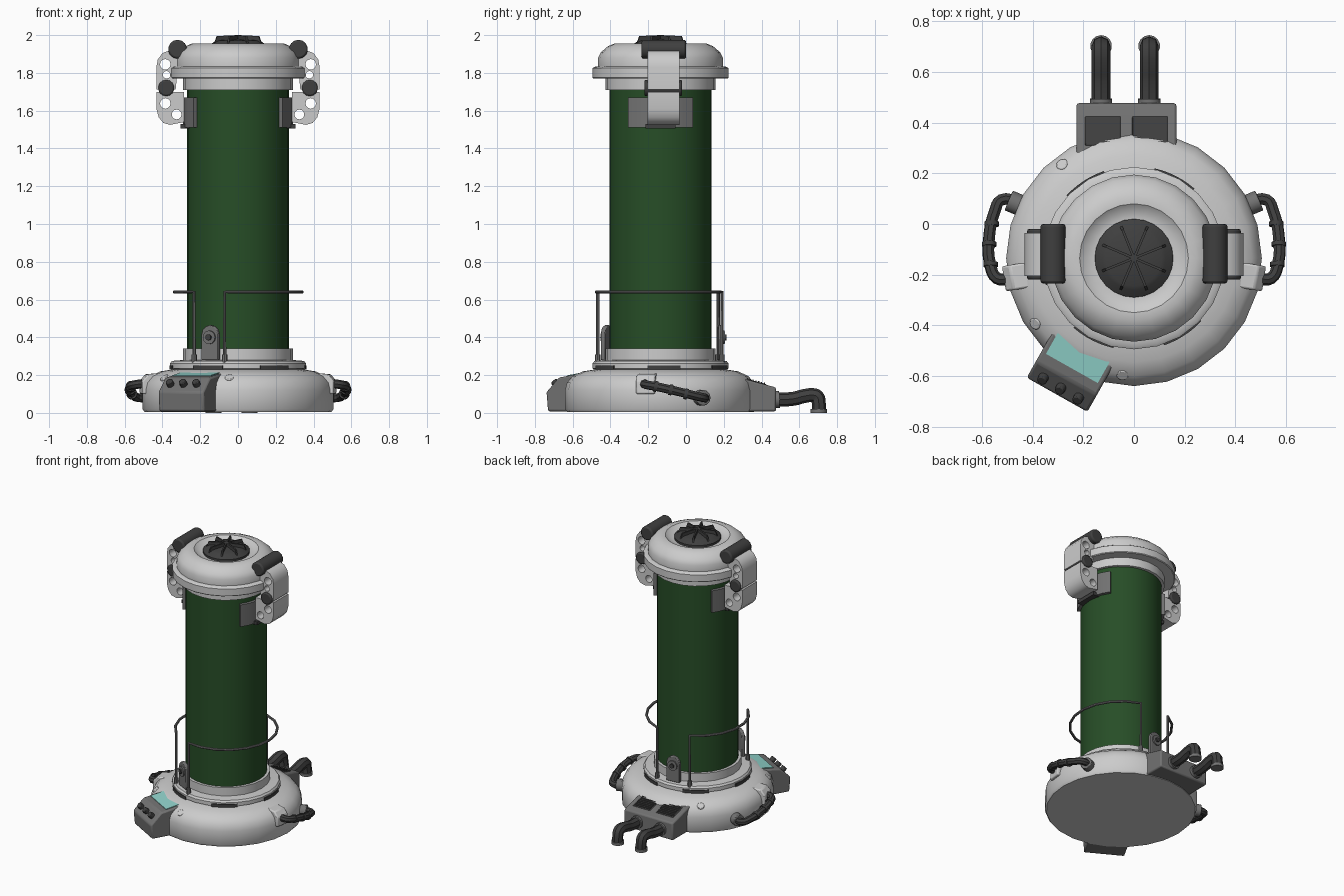
import bpy, bmesh, math
from math import sin, cos, radians
from mathutils import Matrix, Vector

if "Cube" in bpy.data.objects:
    bpy.data.objects.remove(bpy.data.objects["Cube"])

CY = -0.135  # y of the tank axis


def material(name, rgb):
    m = bpy.data.materials.new(name)
    m.diffuse_color = (*rgb, 1)
    m.use_nodes = True
    m.node_tree.nodes["Principled BSDF"].inputs["Base Color"].default_value = m.diffuse_color
    return m


LIGHT = material("light_grey", (0.55, 0.55, 0.55))
MID = material("mid_grey", (0.17, 0.17, 0.17))
DARK = material("dark_grey", (0.05, 0.05, 0.05))
GREEN = material("green_glass", (0.02, 0.075, 0.02))
CYAN = material("cyan_screen", (0.28, 0.65, 0.6))


def finish(ob, mat, bevel=0):
    ob.data.materials.append(mat)
    bpy.ops.object.select_all(action='DESELECT')
    ob.select_set(True)
    bpy.context.view_layer.objects.active = ob
    if ob.type == 'CURVE':
        bpy.ops.object.convert(target='MESH')
        ob = bpy.context.object
    if bevel:
        b = ob.modifiers.new("bevel", 'BEVEL')
        b.width, b.segments, b.limit_method = bevel, 2, 'ANGLE'
    bpy.ops.object.shade_smooth_by_angle(angle=radians(35))
    return ob


def from_bm(name, bm, mat, matrix=Matrix(), bevel=0):
    bmesh.ops.remove_doubles(bm, verts=bm.verts, dist=1e-5)
    bmesh.ops.recalc_face_normals(bm, faces=bm.faces)
    me = bpy.data.meshes.new(name)
    bm.to_mesh(me)
    bm.free()
    ob = bpy.data.objects.new(name, me)
    bpy.context.collection.objects.link(ob)
    ob.matrix_world = matrix
    return finish(ob, mat, bevel)


def radial(angle, off=0):
    """Frame on the tank axis whose x points outward at the given angle."""
    return Matrix.Translation((0, CY, 0)) @ Matrix.Rotation(radians(angle), 4, 'Z') @ Matrix.Translation((0, off, 0))


def lathe(name, profile, segs, mat):
    bm = bmesh.new()
    vs = [bm.verts.new((r, 0, z)) for r, z in profile]
    es = [bm.edges.new(p) for p in zip(vs, vs[1:])]
    bmesh.ops.spin(bm, geom=vs + es, axis=(0, 0, 1), cent=(0, 0, 0), angle=2 * math.pi, steps=segs)
    return from_bm(name, bm, mat, radial(90))


def prism(name, profile, width, matrix, mat, bevel=0):
    """Extrude an (x, z) outline along y."""
    bm = bmesh.new()
    f = bm.faces.new([bm.verts.new((x, -width / 2, z)) for x, z in profile])
    ext = bmesh.ops.extrude_face_region(bm, geom=[f])
    bmesh.ops.translate(bm, vec=(0, width, 0), verts=[v for v in ext['geom'] if isinstance(v, bmesh.types.BMVert)])
    return from_bm(name, bm, mat, matrix, bevel)


def sector(name, r0, r1, z0, z1, mid, half, mat, n=6):
    bm = bmesh.new()
    vs = [bm.verts.new((r * cos(radians(-half)), r * sin(radians(-half)), z))
          for r, z in ((r0, z0), (r1, z0), (r1, z1), (r0, z1))]
    f = bm.faces.new(vs)
    bmesh.ops.spin(bm, geom=[f], axis=(0, 0, 1), cent=(0, 0, 0), angle=radians(2 * half), steps=n)
    return from_bm(name, bm, mat, radial(mid))


def rod(name, p0, p1, r, mat, segs=12, bevel=0):
    p0, p1 = Vector(p0), Vector(p1)
    d = p1 - p0
    bm = bmesh.new()
    bmesh.ops.create_cone(bm, cap_ends=True, segments=segs, radius1=r, radius2=r, depth=d.length)
    m = Matrix.Translation((p0 + p1) / 2) @ d.to_track_quat('Z', 'Y').to_matrix().to_4x4()
    return from_bm(name, bm, mat, m, bevel)


def tube(name, pts, r, mat, smooth=True):
    cu = bpy.data.curves.new(name, 'CURVE')
    cu.dimensions, cu.bevel_depth, cu.bevel_resolution, cu.use_fill_caps = '3D', r, 2, True
    cu.resolution_u = 4
    sp = cu.splines.new('BEZIER')
    sp.bezier_points.add(len(pts) - 1)
    for b, p in zip(sp.bezier_points, pts):
        b.co = p
        b.handle_left_type = b.handle_right_type = 'AUTO' if smooth else 'VECTOR'
    ob = bpy.data.objects.new(name, cu)
    bpy.context.collection.objects.link(ob)
    return finish(ob, mat)


def holed_plate(name, outline, holes, width, mat):
    """Flat curve with round holes, thickened along y at the clamp."""
    cu = bpy.data.curves.new(name, 'CURVE')
    cu.dimensions, cu.fill_mode, cu.extrude = '2D', 'BOTH', width / 2
    loops = [outline] + [[(x + r * cos(k * math.pi / 6), z + r * sin(k * math.pi / 6)) for k in range(12)]
                         for x, z, r in holes]
    for pts in loops:
        sp = cu.splines.new('POLY')
        sp.points.add(len(pts) - 1)
        sp.use_cyclic_u = True
        for p, (x, z) in zip(sp.points, pts):
            p.co = (x, z, 0, 1)
    ob = bpy.data.objects.new(name, cu)
    bpy.context.collection.objects.link(ob)
    ob.matrix_world = Matrix.Translation((0, -0.12, 0)) @ Matrix.Rotation(math.pi / 2, 4, 'X')
    return finish(ob, mat)


# Base, column and cap
lathe("base", [(0, 0.005), (0.495, 0.005), (0.505, 0.02), (0.505, 0.12), (0.495, 0.16), (0.465, 0.195),
               (0.41, 0.22), (0.345, 0.23), (0.36, 0.235), (0.36, 0.262), (0.35, 0.275), (0.29, 0.28),
               (0.29, 0.34), (0, 0.34)], 24, LIGHT)
lathe("glass_column", [(0, 0.33), (0.27, 0.33), (0.27, 1.72), (0, 1.72)], 32, GREEN)
lathe("cap", [(0, 1.71), (0.29, 1.71), (0.29, 1.77), (0.355, 1.77), (0.36, 1.775), (0.36, 1.825), (0.35, 1.832),
              (0.33, 1.835), (0.33, 1.88), (0.315, 1.91), (0.28, 1.94), (0.245, 1.955), (0.215, 1.955),
              (0.19, 1.935), (0.155, 1.93), (0, 1.93)], 24, LIGHT)
for k in range(6):
    sector("base_slot", 0.34, 0.364, 0.23, 0.252, 3 + 60 * k, 14, DARK)

# Fan on the cap
lathe("fan_disc", [(0, 1.92), (0.155, 1.92), (0.155, 1.945), (0.125, 1.965), (0.11, 1.972), (0, 1.98)], 24, DARK)
for k in range(8):
    prism("fan_blade", [(0, 1.96), (0.14, 1.945), (0.12, 1.995), (0, 2.0)], 0.01, radial(45 * k + 22), DARK)

# Clamps on both sides of the cap
upper = [(0.31, 1.92), (0.36, 1.92), (0.40, 1.905), (0.425, 1.87), (0.432, 1.83), (0.432, 1.712), (0.33, 1.712)]
lower = [(0.285, 1.70), (0.432, 1.70), (0.432, 1.61), (0.42, 1.565), (0.395, 1.535), (0.36, 1.525), (0.285, 1.54)]
for s in (1, -1):
    flip = lambda pts: [(s * p[0], *p[1:]) for p in pts]
    holed_plate("clamp_upper", flip(upper), flip([(0.385, 1.845, 0.028), (0.378, 1.79, 0.02)]), 0.17, LIGHT)
    holed_plate("clamp_lower", flip(lower), flip([(0.385, 1.638, 0.028), (0.325, 1.58, 0.026)]), 0.17, LIGHT)
    rod("clamp_top_roller", (s * 0.32, -0.235, 1.925), (s * 0.32, 0, 1.925), 0.05, DARK, 14, 0.01)
    rod("clamp_hinge", (s * 0.38, -0.22, 1.72), (s * 0.38, -0.02, 1.72), 0.043, DARK, 14, 0.008)
    sector("clamp_pad", 0.265, 0.292, 1.51, 1.67, 0 if s > 0 else 180, 36, MID)
    prism("pad_foot", [(-0.305, 1.505), (-0.25, 1.505), (-0.25, 1.53), (-0.305, 1.53)], 0.16,
          radial(180 if s > 0 else 0), DARK)

    # Side hose with its block and socket
    prism("hose_block", [(0.42, 0.10), (0.52, 0.10), (0.52, 0.17), (0.49, 0.205), (0.42, 0.21)], 0.10,
          radial(-9 if s > 0 else 189), LIGHT, 0.008)
    tube("side_hose", [(s * 0.49, -0.215, 0.155), (s * 0.54, -0.215, 0.15), (s * 0.568, -0.16, 0.14),
                       (s * 0.572, -0.05, 0.115), (s * 0.55, 0.05, 0.09), (s * 0.525, 0.095, 0.08),
                       (s * 0.45, 0.085, 0.08)], 0.024, DARK)
    rod("hose_socket", (s * 0.44, 0.07, 0.08), (s * 0.495, 0.093, 0.08), 0.042, MID, 12, 0.005)
    for y, x, z in ((-0.16, 0.566, 0.14), (-0.08, 0.572, 0.122), (0.0, 0.562, 0.1)):
        rod("hose_ring", (s * x, y - 0.008, z + 0.002), (s * x, y + 0.008, z - 0.002), 0.029, DARK)

# Guard rails around the column, posts down to the base
for a0, a1 in ((-102, 73), (116, 227)):
    n = 10 if a1 - a0 > 150 else 6
    arc = [(0.34 * cos(radians(a)), CY + 0.34 * sin(radians(a)), 0.64)
           for a in (a0 + (a1 - a0) * i / n for i in range(n + 1))]
    tube("guard_rail", [(*arc[0][:2], 0.28)] + arc + [(*arc[-1][:2], 0.28)], 0.009, MID, False)
    for x, y, _ in (arc[0], arc[-1]):
        rod("post_sleeve", (x, y, 0.265), (x, y, 0.31), 0.015, MID, 8)

# Arched plates between the posts
arch = [(-0.05, 0.28), (0.05, 0.28)] + [(0.05 * cos(radians(a)), 0.415 + 0.05 * sin(radians(a)))
                                        for a in range(0, 181, 30)]
for ang in (243, 95):
    m = radial(ang) @ Matrix.Translation((0.318, 0, 0)) @ Matrix.Rotation(math.pi / 2, 4, 'Z')
    prism("arched_plate", arch, 0.025, m, MID, 0.004)
    for r, d in ((0.036, 0.34), (0.016, 0.35)):
        rod("plate_boss", radial(ang) @ Vector((0.32, 0, 0.4)), radial(ang) @ Vector((d, 0, 0.4)), r,
            MID if r > 0.02 else DARK)

# Control console with screen and knobs
C = 240.6
prism("console", [(0.37, 0.008), (0.61, 0.008), (0.62, 0.11), (0.545, 0.187), (0.385, 0.213)], 0.275,
      radial(C), MID, 0.01)
prism("screen", [(0.405, 0.19), (0.5, 0.18), (0.5, 0.199), (0.405, 0.215)], 0.235, radial(C), CYAN)
for off in (-0.08, 0, 0.08):
    m = radial(C, off)
    rod("knob", m @ Vector((0.575, 0, 0.14)), m @ Vector((0.602, 0, 0.168)), 0.02, DARK, 12, 0.004)

# Rear vent box, grilles and outlet pipes
slope = lambda y, up=0: (y - CY, 0.215 - 0.271 * (y - 0.18) + up)
prism("vent_box", [(0.30, 0.008), (0.612, 0.008), slope(0.477), slope(0.22), (0.30, 0.205)], 0.395,
      radial(90, 0.03), MID, 0.01)
for x in (-0.123, 0.063):
    prism("vent_grille", [slope(0.31, -0.02), slope(0.425, -0.02), slope(0.425, 0.004), slope(0.31, 0.004)],
          0.14, radial(90, -x), DARK, 0.004)
    for k in range(7):
        y = 0.322 + 0.015 * k
        prism("vent_slat", [slope(y), slope(y + 0.006), slope(y + 0.006, 0.009), slope(y, 0.009)], 0.125,
              radial(90, -x), DARK)
for x in (-0.13, 0.06):
    tube("outlet_pipe", [(x, 0.46, 0.07), (x, 0.57, 0.075), (x, 0.63, 0.09), (x, 0.68, 0.093),
                         (x, 0.695, 0.085), (x, 0.703, 0.05), (x, 0.703, 0.01)], 0.037, DARK)
    rod("pipe_collar", (x, 0.47, 0.07), (x, 0.495, 0.071), 0.045, MID, 14)
    rod("pipe_foot", (x, 0.703, 0.0), (x, 0.703, 0.02), 0.043, MID, 14)

# Bolts on the base shoulder
for x, y in ((-0.28, 0.23), (0.22, 0.255), (-0.385, -0.39), (-0.045, -0.59)):
    out = Vector((x, y - CY, 0)).normalized()
    p, n = Vector((x, y, 0.178)), Vector((out.x * 0.6, out.y * 0.6, 0.8))
    rod("base_bolt", p - n * 0.02, p + n * 0.016, 0.025, LIGHT, 10, 0.005)
